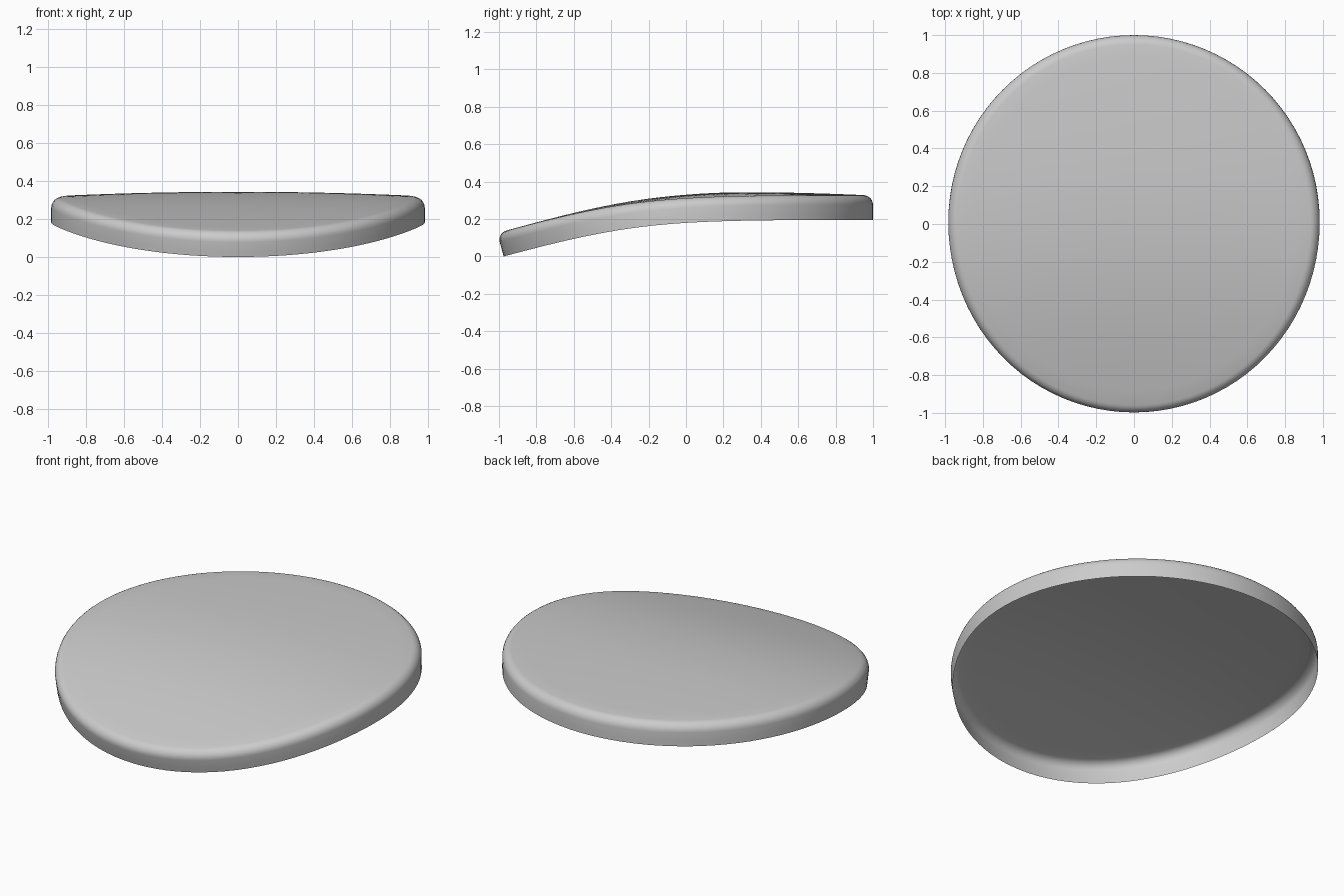
import bpy, bmesh, math

if "Cube" in bpy.data.objects:
    bpy.data.objects.remove(bpy.data.objects["Cube"])

SEG = 96
WALL = 0.13       # depth of the skirt
FILLET = 0.05     # rounding of the upper edge
RX, RY, CY = 0.983, 0.9875, 0.0125


def base(y):
    """Side curve: flat at the back, sloping down to the front; returns z and tilt."""
    a, k, y0 = 0.285, 4.25, -0.3
    e = math.exp(-k * (y - y0))
    return 0.197 - a / k * math.log(1 + e), math.atan(a * e / (1 + e))


def bend(x, y, h):
    z, t = base(y)
    return (x, y - math.sin(t) * h, z + math.cos(t) * h)


def dome(r, y):
    return 0.024 * (1 - r * r) * min(1, max(0, (y + 1) / 1.2))


# Profile (radius, height): skirt, rounded edge, top rings
profile = [(1, 0), (1, 0.03), (1, WALL - FILLET)]
for i in range(1, 7):
    a = i / 6 * math.pi / 2
    profile.append((1 - FILLET * (1 - math.cos(a)), WALL - FILLET + FILLET * math.sin(a)))
profile += [(0.95 * (1 - i / 13), WALL) for i in range(1, 13)]

# Open-bottomed shell revolved and bent along the side curve
bm = bmesh.new()
rings = []
for r, h in profile:
    ring = []
    for s in range(SEG):
        a = 2 * math.pi * s / SEG
        x, y = RX * r * math.cos(a), CY + RY * r * math.sin(a)
        ring.append(bm.verts.new(bend(x, y, h + dome(r, y))))
    rings.append(ring)
for lo, hi in zip(rings, rings[1:]):
    for s in range(SEG):
        n = (s + 1) % SEG
        bm.faces.new((lo[s], lo[n], hi[n], hi[s]))
centre = bm.verts.new(bend(0, CY, WALL + dome(0, CY)))
for s in range(SEG):
    bm.faces.new((rings[-1][s], rings[-1][(s + 1) % SEG], centre))

# Rest on the ground
low = min(v.co.z for v in bm.verts)
for v in bm.verts:
    v.co.z -= low
for f in bm.faces:
    f.smooth = True

mesh = bpy.data.meshes.new("seat_pad")
bm.to_mesh(mesh)
bm.free()
obj = bpy.data.objects.new("seat_pad", mesh)
bpy.context.collection.objects.link(obj)
